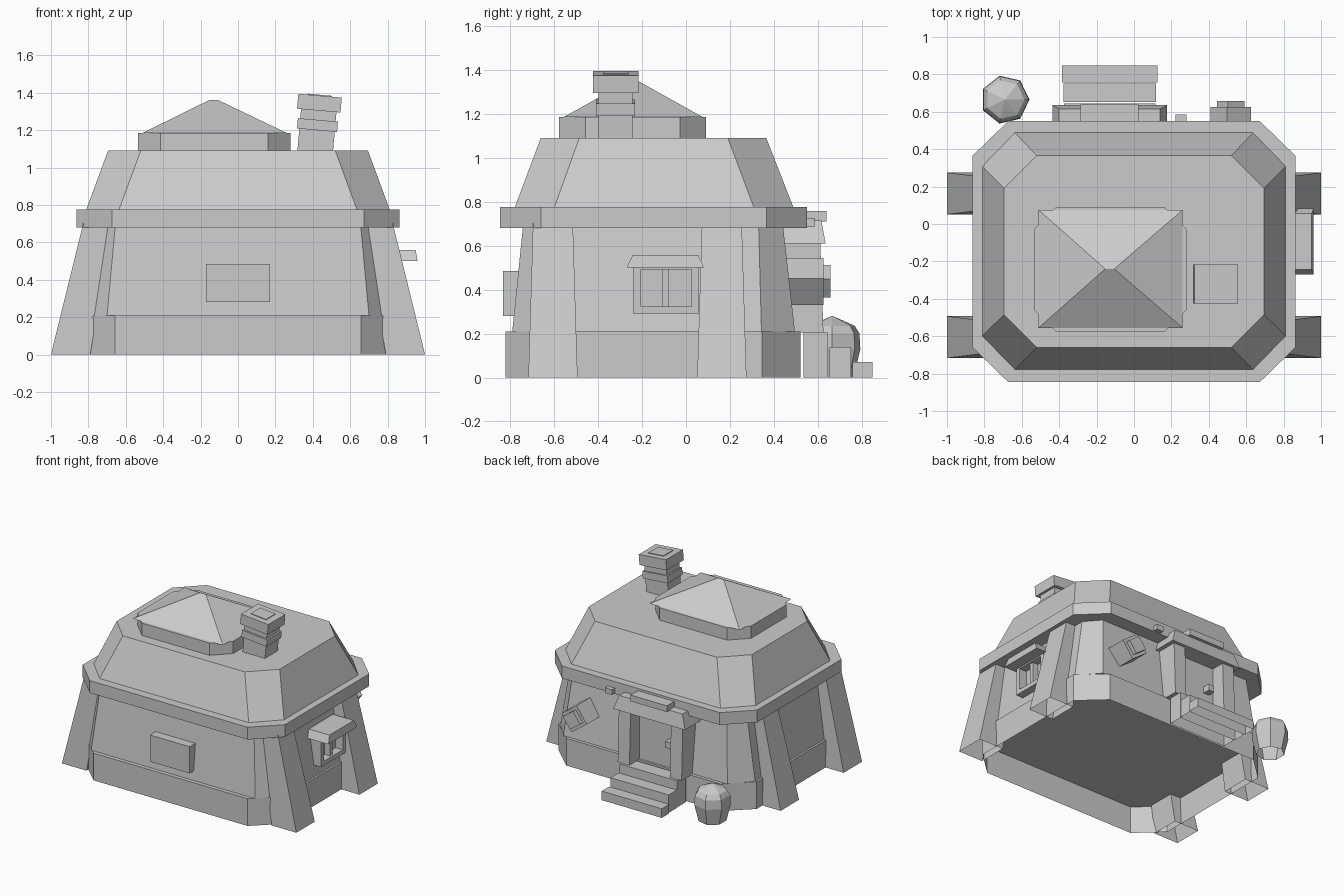
import bpy, bmesh, math
from mathutils import Matrix

if "Cube" in bpy.data.objects:
    bpy.data.objects.remove(bpy.data.objects["Cube"], do_unlink=True)

clay = bpy.data.materials.new("warm_grey")
clay.use_nodes = True
GREY = (0.6, 0.6, 0.6, 1)
clay.diffuse_color = GREY
clay.node_tree.nodes["Principled BSDF"].inputs["Base Color"].default_value = GREY


def loft(name, rings, matrix=None, hollow=False):
    """Skin a stack of equal-sized rings; hollow leaves the bottom open."""
    bm = bmesh.new()
    loops = [[bm.verts.new(p) for p in ring] for ring in rings]
    n = len(loops[0])
    for low, high in zip(loops, loops[1:]):
        for i in range(n):
            j = (i + 1) % n
            bm.faces.new((low[i], low[j], high[j], high[i]))
    if not hollow:
        bm.faces.new(loops[0][::-1])
    bm.faces.new(loops[-1])
    if matrix:
        bm.transform(matrix)
    mesh = bpy.data.meshes.new(name)
    bm.to_mesh(mesh)
    bm.free()
    mesh.materials.append(clay)
    obj = bpy.data.objects.new(name, mesh)
    bpy.context.collection.objects.link(obj)
    return obj


def rect(x0, x1, y0, y1, z):
    return [(x0, y0, z), (x1, y0, z), (x1, y1, z), (x0, y1, z)]


def octagon(x0, x1, y0, y1, z, cx, cy):
    """Rectangle with its corners cut by cx along x and cy along y."""
    return [(x0 + cx, y0, z), (x1 - cx, y0, z), (x1, y0 + cy, z), (x1, y1 - cy, z),
            (x1 - cx, y1, z), (x0 + cx, y1, z), (x0, y1 - cy, z), (x0, y0 + cy, z)]


def polygon(x, y, r, z, sides):
    return [(x + r * math.cos(math.tau * i / sides), y + r * math.sin(math.tau * i / sides), z)
            for i in range(sides)]


def box(name, x, y, z, matrix=None, hollow=False):
    return loft(name, [rect(*x, *y, z[0]), rect(*x, *y, z[1])], matrix, hollow)


# House body: hollow plinth, leaning walls, eave band, sloped roof
loft("plinth", [octagon(-0.845, 0.845, -0.82, 0.52, z, 0.188, 0.175) for z in (0, 0.21)], hollow=True)
loft("walls", [octagon(-0.83, 0.83, -0.79, 0.495, 0.21, 0.13, 0.152),
               octagon(-0.75, 0.75, -0.74, 0.44, 0.7, 0.095, 0.11)], hollow=True)
loft("eave_band", [octagon(-0.863, 0.863, -0.845, 0.55, z, 0.19, 0.185) for z in (0.68, 0.775)])
loft("main_roof", [octagon(-0.813, 0.813, -0.78, 0.49, 0.77, 0.175, 0.18),
                   octagon(-0.695, 0.695, -0.66, 0.365, 1.09, 0.175, 0.175)])

# Roof cap with a short ridge
loft("cap_drum", [octagon(-0.535, 0.28, -0.578, 0.092, z, 0.12, 0.12) for z in (1.08, 1.185)])
loft("cap_roof", [rect(-0.51, 0.26, -0.555, 0.075, 1.185),
                  rect(-0.155, -0.105, -0.241, -0.239, 1.36)])

# Leaning chimney, stacked from blocks
lean = Matrix.Translation((0.413, -0.32, 1.09)) @ Matrix.Rotation(math.radians(5), 4, 'Y')
for name, w, d, z0, z1 in (("chimney_shaft", 0.19, 0.155, -0.05, 0.23),
                           ("chimney_band", 0.215, 0.178, 0.11, 0.165),
                           ("chimney_cap", 0.233, 0.208, 0.215, 0.295),
                           ("chimney_flue", 0.13, 0.115, 0.29, 0.3)):
    box(name, (-w / 2, w / 2), (-d / 2, d / 2), (z0, z1), lean)

# Four hollow buttresses, tapering up to the eave
for side, s in (("left", 1), ("right", -1)):
    for place, y in (("front", -0.605), ("back", 0.163)):
        loft(f"buttress_{place}_{side}",
             [rect(*sorted((s * 0.79, s * 1.0)), y - 0.112, y + 0.112, 0),
              rect(*sorted((s * 0.67, s * 0.823)), y - 0.09, y + 0.09, 0.72)], hollow=True)

# Front wall panel
box("front_panel", (-0.17, 0.17), (-0.832, -0.72), (0.28, 0.485))

# Side window: frame, shutters, centre bar and hood
for name, y, z in (("frame_front", (-0.24, -0.205), (0.29, 0.51)),
                   ("frame_back", (0.025, 0.057), (0.29, 0.51)),
                   ("window_sill", (-0.24, 0.057), (0.29, 0.323)),
                   ("window_head", (-0.24, 0.057), (0.49, 0.52))):
    box(name, (0.72, 0.877), y, z)
box("window_pane", (0.7, 0.815), (-0.22, 0.04), (0.3, 0.5))
box("window_bar", (0.72, 0.862), (-0.11, -0.077), (0.315, 0.5))
loft("window_hood", [rect(0.72, 0.96, -0.27, 0.082, 0.5),
                     rect(0.72, 0.95, -0.242, 0.055, 0.558)])

# Back door: panel, posts, lintel, keystone, handle
box("door", (-0.31, 0.055), (0.35, 0.503), (0.21, 0.62))
for name, x0, x1 in (("door_post_right", -0.4, -0.3), ("door_post_left", 0.045, 0.145)):
    loft(name, [rect(x0, x1, 0.46, 0.625, 0.205), rect(x0, x1, 0.4, 0.61, 0.63)])
loft("door_lintel", [rect(-0.437, 0.177, 0.4, 0.635, 0.61),
                     rect(-0.4, 0.14, 0.4, 0.615, 0.715)])
box("door_keystone", (-0.285, 0.025), (0.5, 0.64), (0.71, 0.758))
box("door_handle", (-0.265, -0.215), (0.48, 0.56), (0.385, 0.435))

# Three hollow door steps, one in front of the other
for i, (half, y0, y1, top) in enumerate(((0.245, 0.535, 0.645, 0.205),
                                         (0.248, 0.652, 0.75, 0.138),
                                         (0.256, 0.757, 0.847, 0.07))):
    box(f"door_step_{i + 1}", (-0.13 - half, -0.13 + half), (y0, y1), (0, top), hollow=True)

# Crooked board and peg on the back wall
tilt = (Matrix.Translation((0.517, 0, 0.437)) @ Matrix.Rotation(math.radians(36), 4, 'Y'))
box("crooked_board", (-0.079, 0.079), (0.43, 0.625), (-0.075, 0.075), tilt)
box("crooked_board_face", (-0.054, 0.054), (0.61, 0.657), (-0.052, 0.052), tilt)
box("wall_peg", (0.222, 0.28), (0.54, 0.585), (0.685, 0.725))

# Lidded jar beside the door
profile = ((0.1, 0), (0.131, 0.13), (0.127, 0.2), (0.105, 0.235), (0.002, 0.28))
loft("jar", [polygon(-0.69, 0.665, r, z, 7) for r, z in profile], hollow=True)
